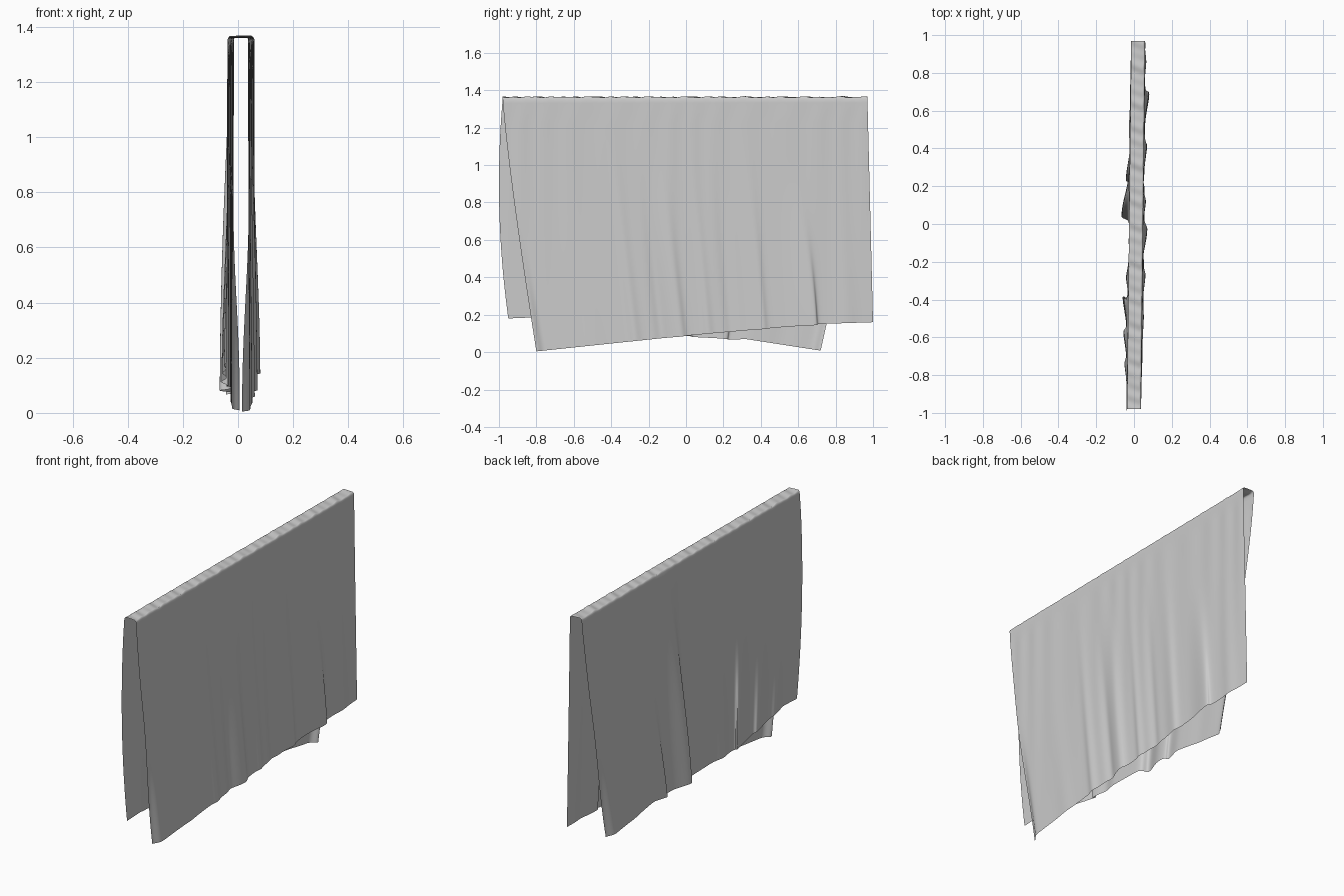
import bpy, bmesh, math, random

if "Cube" in bpy.data.objects:
    bpy.data.objects.remove(bpy.data.objects["Cube"])

random.seed(4)
TOP, HALF = 1.364, 0.037
COLS, ROWS = 300, 56


def lerp_points(pts, x):
    if x <= pts[0][0]:
        return pts[0][1]
    for (a, p), (b, q) in zip(pts, pts[1:]):
        if x <= b:
            return p + (q - p) * (x - a) / (b - a)
    return pts[-1][1]


def smooth(a, b, x):
    k = max(0.0, min(1.0, (x - a) / (b - a)))
    return k * k * (3 - 2 * k)


def rail_x(y):
    return 0.011 + 0.0115 * y


# Side edges (y at drop t), hem heights, and outward base bow for both hanging sides
RIGHT = dict(
    sign=1,
    lo=lambda t: -0.98 + 0.18 * t ** 1.2,
    hi=lambda t: 0.97 + 0.03 * t,
    hem=[(-0.80, 0.004), (0.0, 0.088), (0.7, 0.15), (1.0, 0.16)],
    bow=[(-0.8, 0.004), (-0.4, 0.006), (0.0, 0.006), (0.6, 0.004), (1.0, -0.002)],
    # fold: centre y, width, height, sideways lean, drop where it starts
    folds=[(-0.27, 0.03, 0.010, 0.00, 0.0), (-0.05, 0.045, 0.017, 0.02, 0.0),
           (0.12, 0.025, 0.008, 0.0, 0.05), (0.24, 0.03, -0.008, 0.0, 0.05),
           (0.39, 0.04, 0.012, 0.02, 0.0), (0.63, 0.055, 0.022, 0.055, 0.25),
           (0.86, 0.05, 0.007, 0.0, 0.2), (-0.13, 0.03, -0.010, 0.0, 0.1),
           (-0.5, 0.06, 0.004, 0.0, 0.2)],
    curl=-0.80)
LEFT = dict(
    sign=-1,
    lo=lambda t: -0.98 - 0.103 * t + 0.133 * t * t,
    hi=lambda t: 0.97 - 0.25 * t ** 1.2,
    hem=[(-0.95, 0.18), (-0.83, 0.185), (-0.4, 0.10), (0.0, 0.088),
         (0.27, 0.066), (0.32, 0.07), (0.72, 0.008)],
    bow=[(-0.95, 0.004), (-0.5, 0.008), (-0.2, -0.002), (0.2, 0.0), (0.7, 0.004)],
    folds=[(0.09, 0.05, 0.042, -0.045, -0.3), (0.27, 0.035, 0.020, -0.035, 0.35),
           (-0.46, 0.045, 0.022, 0.07, 0.25), (-0.62, 0.05, 0.016, 0.045, 0.4),
           (-0.28, 0.05, 0.012, 0.0, 0.2), (-0.76, 0.04, 0.010, 0.02, 0.6),
           (0.5, 0.06, 0.004, 0.0, 0.4)],
    curl=0.72)


def side_point(side, v, t):
    """Point on a hanging side: v along the rail, t down the drop."""
    lo, hi = side["lo"], side["hi"]
    y_hem = lo(1) + (hi(1) - lo(1)) * v
    y = lo(t) + (hi(t) - lo(t)) * v
    z_top = TOP - 0.009
    z = z_top - t * (z_top - lerp_points(side["hem"], y_hem))
    out = HALF + lerp_points(side["bow"], y_hem) * t
    shift = 0.0
    for c, w, amp, lean, start in side["folds"]:
        g = math.exp(-((y_hem - c) / w) ** 2)
        ramp = smooth(start, 1.0, t) * smooth(0, 0.05, t)
        out += amp * g * ramp
        shift += lean * g * ramp
    # Loose corner curls inward
    d = abs(y_hem - side["curl"])
    out -= 0.028 * math.exp(-(d / 0.03) ** 2) * smooth(0.4, 1.0, t)
    # Fine gathers below the rail
    out += 0.0015 * math.sin(41 * y + 2 * math.sin(7 * y)) * smooth(0, 0.1, t) * (1 - t)
    return (rail_x(y) + side["sign"] * out, y + shift, z)


def top_point(v, k, ripple):
    """Point across the rail, k from -1 (left) to 1 (right), rounded shoulders."""
    y = -0.98 + 1.95 * v
    round_off = max(0, abs(k) - 0.75) / 0.25
    drop = 0.009 * (1 - math.sqrt(max(0, 1 - round_off ** 2)))
    wave = sum(a * math.sin(f * y + p + k * 1.2) for a, f, p in ripple)
    return (rail_x(y) + k * HALF, y, TOP - drop + wave * (1 - round_off))


# Draped cloth: right drop, top strip, left drop as one continuous sheet
ripple = [(0.0015, f, random.uniform(0, 6)) for f in (38, 61, 97)]
strip = [1 - 2 * i / 24 for i in range(1, 24)]
bm = bmesh.new()
grid = []
for i in range(COLS + 1):
    v = i / COLS
    line = [side_point(RIGHT, v, 1 - j / ROWS) for j in range(ROWS + 1)]
    line += [top_point(v, k, ripple) for k in strip]
    line += [side_point(LEFT, v, j / ROWS) for j in range(ROWS + 1)]
    grid.append([bm.verts.new(p) for p in line])
for a, b in zip(grid, grid[1:]):
    for j in range(len(a) - 1):
        bm.faces.new((a[j], b[j], b[j + 1], a[j + 1]))
bmesh.ops.recalc_face_normals(bm, faces=bm.faces)
bm.normal_update()
bm.faces.ensure_lookup_table()
if bm.faces[ROWS + 12].normal.z < 0:
    bmesh.ops.reverse_faces(bm, faces=bm.faces)

mesh = bpy.data.meshes.new("draped_cloth")
bm.to_mesh(mesh)
bm.free()
cloth = bpy.data.objects.new("draped_cloth", mesh)
bpy.context.collection.objects.link(cloth)
for p in mesh.polygons:
    p.use_smooth = True
